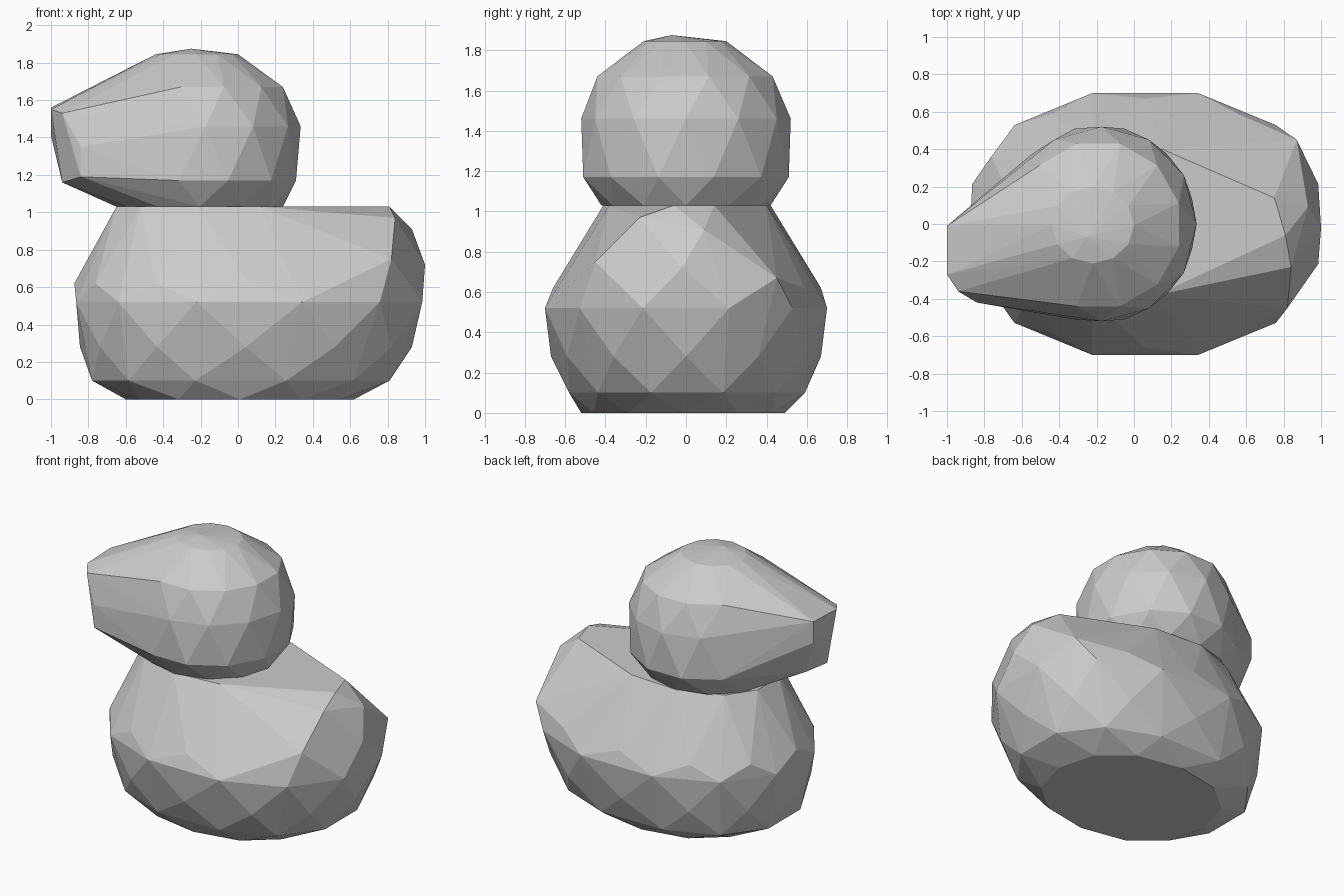
import bpy, bmesh
from math import sin, cos, pi, copysign

if "Cube" in bpy.data.objects:
    bpy.data.objects.remove(bpy.data.objects["Cube"])


def ring(z, x0, x1, y0, y1, n, power, shift):
    """Rounded outline at height z that fills the given extents."""
    pts = []
    for i in range(n):
        a = 2 * pi * (i + 0.5 * shift) / n
        c, s = cos(a), sin(a)
        pts.append((copysign(abs(c) ** power, c), copysign(abs(s) ** power, s)))
    mx = max(p[0] for p in pts)
    my = max(p[1] for p in pts)
    return [((x0 + x1) / 2 + (x1 - x0) / 2 * u / mx,
             (y0 + y1) / 2 + (y1 - y0) / 2 * v / my, z) for u, v in pts]


def hull(name, rings, extra, n, power):
    """Faceted solid wrapped around stacked outlines and extra corners."""
    bm = bmesh.new()
    for k, r in enumerate(rings):
        for p in ring(*r, n, power, k % 2):
            bm.verts.new(p)
    for p in extra:
        bm.verts.new(p)
    res = bmesh.ops.convex_hull(bm, input=bm.verts[:])
    junk = {g for g in res["geom_interior"] + res["geom_unused"]
            if isinstance(g, bmesh.types.BMVert)}
    bmesh.ops.delete(bm, geom=list(junk), context='VERTS')
    bmesh.ops.dissolve_limit(bm, angle_limit=0.03, verts=bm.verts[:], edges=bm.edges[:])
    bmesh.ops.recalc_face_normals(bm, faces=bm.faces[:])
    mesh = bpy.data.meshes.new(name)
    bm.to_mesh(mesh)
    bm.free()
    obj = bpy.data.objects.new(name, mesh)
    bpy.context.collection.objects.link(obj)
    return obj


# Body: rounded belly, flat base, flat top narrowing to the tail
body_rings = [
    (0.00, -0.60, 0.62, -0.52, 0.49),
    (0.10, -0.78, 0.81, -0.58, 0.59),
    (0.28, -0.845, 0.93, -0.67, 0.67),
    (0.52, -0.865, 0.985, -0.70, 0.70),
    (0.62, -0.875, 0.99, -0.66, 0.67),
]
neck = [(-0.65, -0.12, 1.03), (-0.65, 0.12, 1.03), (-0.52, -0.31, 1.03),
        (-0.52, 0.31, 1.03), (-0.22, -0.41, 1.03), (-0.22, 0.42, 1.03),
        (0.12, -0.38, 1.03), (0.15, 0.40, 1.03)]
tail = [(1.0, -0.02, 0.72), (0.93, 0.09, 0.91), (0.81, -0.06, 1.03),
        (0.84, -0.23, 0.97), (0.75, 0.14, 1.03), (0.82, -0.45, 0.75),
        (0.87, 0.45, 0.67)]
hull("body", body_rings, neck + tail, 12, 0.9)

# Head with the beak drawn out towards -x
head_rings = [
    (1.03, -0.65, 0.24, -0.42, 0.42),
    (1.17, -0.68, 0.31, -0.51, 0.51),
    (1.46, -0.68, 0.335, -0.52, 0.52),
    (1.67, -0.62, 0.24, -0.44, 0.43),
    (1.845, -0.44, 0.00, -0.21, 0.20),
]
beak = [(-1.0, -0.01, 1.56), (-1.0, -0.01, 1.41), (-1.0, -0.27, 1.55),
        (-0.94, -0.36, 1.53), (-0.84, -0.42, 1.35), (-0.84, -0.42, 1.19),
        (-0.94, -0.25, 1.16), (-0.92, -0.04, 1.17)]
crown = [(-0.25, -0.07, 1.875)]
hull("head", head_rings, beak + crown, 12, 1.0)
